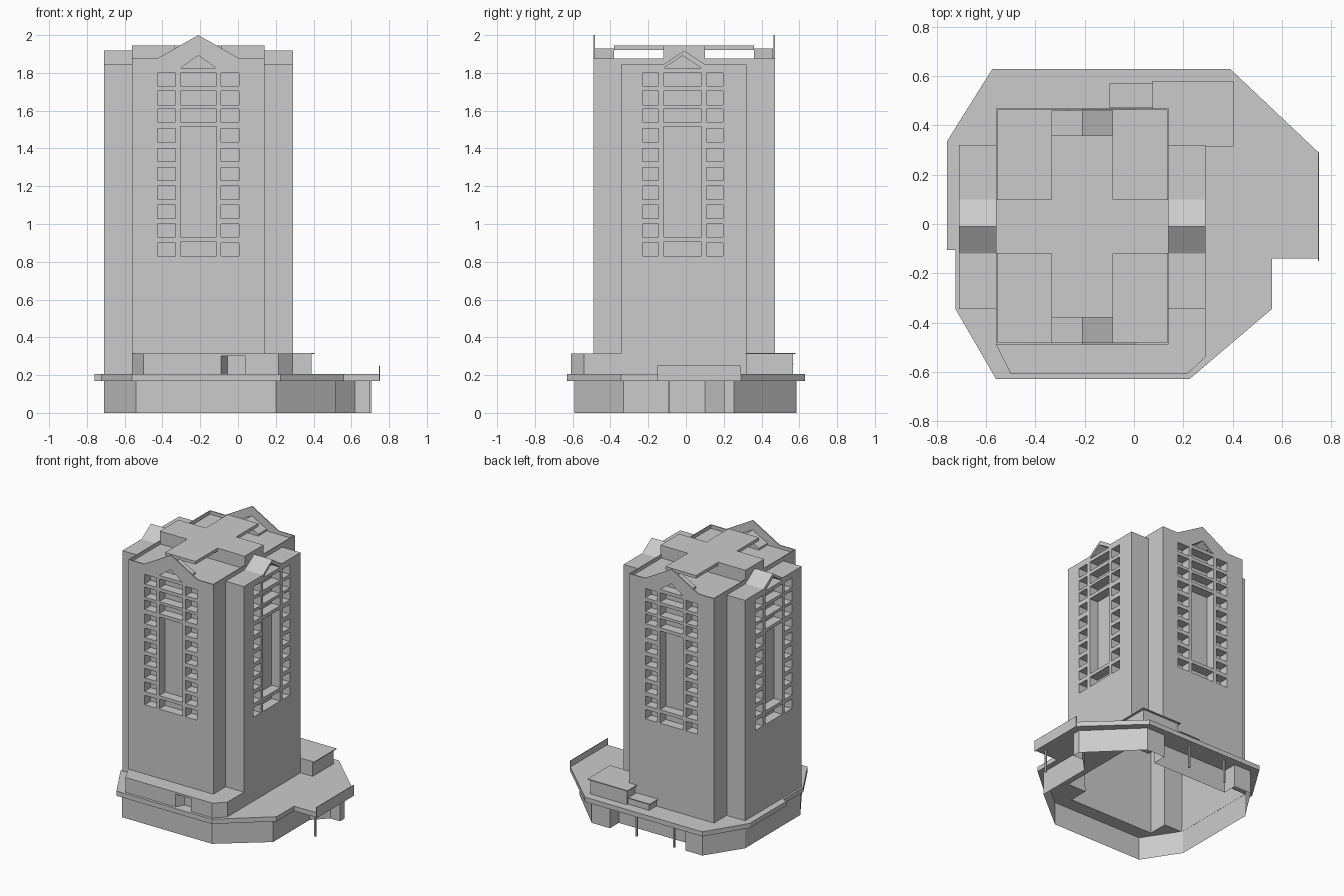
import bpy, bmesh
from mathutils import Vector

if "Cube" in bpy.data.objects:
    bpy.data.objects.remove(bpy.data.objects["Cube"])

CX, CY = -0.21, -0.01          # tower centre


def obj(name, bm):
    bmesh.ops.recalc_face_normals(bm, faces=bm.faces)
    me = bpy.data.meshes.new(name)
    bm.to_mesh(me)
    bm.free()
    o = bpy.data.objects.new(name, me)
    bpy.context.collection.objects.link(o)
    return o


def add_prism(bm, pts, lo, hi, axis='z', caps=True):
    """Extrude a 2D outline along an axis from lo to hi."""
    def place(p, d):
        return {'z': (p[0], p[1], d), 'y': (p[0], d, p[1]), 'x': (d, p[0], p[1])}[axis]
    a = [bm.verts.new(place(p, lo)) for p in pts]
    b = [bm.verts.new(place(p, hi)) for p in pts]
    n = len(pts)
    for i in range(n):
        j = (i + 1) % n
        bm.faces.new((a[i], a[j], b[j], b[i]))
    if caps:
        bm.faces.new(a[::-1])
        bm.faces.new(b)


def prism(name, pts, lo, hi, axis='z', caps=True):
    bm = bmesh.new()
    add_prism(bm, pts, lo, hi, axis, caps)
    return obj(name, bm)


def rect(a0, a1, b0, b1):
    return [(a0, b0), (a1, b0), (a1, b1), (a0, b1)]


def box(name, x0, x1, y0, y1, z0, z1):
    return prism(name, rect(x0, x1, y0, y1), z0, z1)


def boolean(o, tool, op='DIFFERENCE', keep=False):
    m = o.modifiers.new(op, 'BOOLEAN')
    m.operation, m.solver, m.object = op, 'EXACT', tool
    bpy.context.view_layer.update()
    dg = bpy.context.evaluated_depsgraph_get()
    me = bpy.data.meshes.new_from_object(o.evaluated_get(dg))
    o.modifiers.clear()
    o.data = me
    if not keep:
        bpy.data.objects.remove(tool)


def open_bottom(o, z):
    bm = bmesh.new()
    bm.from_mesh(o.data)
    low = [f for f in bm.faces if all(abs(v.co.z - z) < 1e-4 for v in f.verts)]
    bmesh.ops.delete(bm, geom=low, context='FACES')
    bm.to_mesh(o.data)
    bm.free()


# Tower: gabled front-back block with roof pocket, plus gabled side wings
tower = prism("tower", [(-0.56, 0.17), (0.14, 0.17), (0.14, 1.875), (0.01, 1.875),
                        (CX, 2.0), (-0.43, 1.875), (-0.56, 1.875)], -0.49, 0.47, 'y')
boolean(tower, box("cut", -0.7, 0.3, -0.482, 0.462, 1.875, 2.2))
boolean(tower, box("cut", -0.553, 0.133, -0.482, 0.462, 1.85, 2.1))
wings = prism("wings", [(-0.345, 0.17), (0.32, 0.17), (0.32, 1.845), (0.10, 1.845),
                        (CY, 1.918), (-0.12, 1.845), (-0.345, 1.845)], -0.71, 0.29, 'x')
boolean(tower, wings, 'UNION')

# Small gabled roofs behind the front and back pediments
bm = bmesh.new()
for y0, y1 in ((-0.481, -0.38), (0.36, 0.461)):
    add_prism(bm, [(-0.335, 1.851), (-0.085, 1.851), (-0.085, 1.865), (CX, 1.93),
                   (-0.335, 1.865)], y0, y1, 'y')
roofs = obj("pediment_roofs", bm)

# Window recesses on all four sides
ROWS = [(0.83, 0.90), (0.93, 1.0), (1.03, 1.10), (1.13, 1.20), (1.23, 1.30),
        (1.33, 1.40), (1.435, 1.505), (1.54, 1.61), (1.63, 1.705), (1.73, 1.80)]
CENTRE = [(0.83, 0.905), (0.93, 1.515)] + ROWS[7:]


def windows(c, inner, outer, half, lo, hi, axis):
    bm = bmesh.new()
    for z0, z1 in ROWS:
        add_prism(bm, rect(c - outer, c - inner, z0, z1), lo, hi, axis)
        add_prism(bm, rect(c + inner, c + outer, z0, z1), lo, hi, axis)
    for z0, z1 in CENTRE:
        add_prism(bm, rect(c - half, c + half, z0, z1), lo, hi, axis)
    add_prism(bm, [(c - half, 1.825), (c + half, 1.825), (c, 1.892)], lo, hi, axis)
    return obj("window_cutter", bm)


D = 0.07
for lo, hi in ((-0.55, -0.49 + D), (0.47 - D, 0.53)):
    w = windows(CX, 0.12, 0.215, 0.095, lo, hi, 'y')
    boolean(roofs, w, keep=True)
    boolean(tower, w)
for lo, hi in ((-0.77, -0.71 + D), (0.29 - D, 0.35)):
    boolean(tower, windows(-0.018, 0.127, 0.213, 0.1, lo, hi, 'x'))
open_bottom(tower, 0.17)

# Cross-shaped roof deck: solid side-to-side bar, raised front-back slab
box("roof_bar", -0.56, 0.14, -0.12, 0.10, 1.851, 1.945)
for n, y0, y1 in (("front", -0.38, -0.12), ("back", 0.10, 0.36)):
    box("roof_slab_" + n, -0.335, -0.085, y0, y1, 1.922, 1.945)

# Podium slab with the hollow tower footprint left open
slab = prism("podium_slab", [(-0.575, 0.63), (0.39, 0.63), (0.75, 0.29), (0.75, -0.14),
                             (0.56, -0.14), (0.56, -0.345), (0.225, -0.63), (-0.56, -0.63),
                             (-0.725, -0.345), (-0.725, -0.105), (-0.76, -0.105),
                             (-0.76, 0.335)], 0.17, 0.205)
boolean(slab, box("cut", -0.559, 0.139, -0.489, 0.469, 0.1, 0.3))
boolean(slab, box("cut", -0.709, 0.289, -0.344, 0.319, 0.1, 0.3))
box("canopy_fascia", 0.747, 0.752, -0.15, 0.29, 0.17, 0.25)

# Ground floor walls, open above and below
prism("ground_walls", [(-0.54, -0.59), (0.2, -0.59), (0.52, -0.33), (0.52, -0.09),
                       (0.52, 0.1), (0.62, 0.2), (0.7, 0.2), (0.7, 0.255), (0.37, 0.58),
                       (0.22, 0.58), (0.22, 0.475), (-0.4, 0.475), (-0.4, 0.58),
                       (-0.54, 0.58), (-0.71, 0.32), (-0.71, -0.33)], 0, 0.17, caps=False)

# Posts under the overhangs
for i, (x, y) in enumerate(((0.7, -0.09), (0.0, 0.58), (-0.31, 0.58))):
    box(f"post_{i}", x - 0.006, x + 0.006, y - 0.006, y + 0.006, 0, 0.17)

# Front annex with recessed entrance
annex = prism("front_annex", [(-0.56, -0.49), (-0.5, -0.61), (0.215, -0.61), (0.29, -0.54),
                              (0.29, -0.345), (0.14, -0.345), (0.14, -0.49)], 0.205, 0.315)
boolean(annex, prism("cut", [(-0.09, -0.611), (0.04, -0.611), (0.04, -0.55),
                             (-0.055, -0.55)], 0.19, 0.30))
open_bottom(annex, 0.205)

# Back rooms with thin overhanging roofs
box("back_room_large", 0.09, 0.39, 0.321, 0.567, 0.205, 0.312)
box("back_roof_large", 0.075, 0.405, 0.315, 0.58, 0.312, 0.318)
box("back_room_small", -0.085, 0.09, 0.471, 0.555, 0.205, 0.255)
box("back_roof_small", -0.10, 0.075, 0.471, 0.57, 0.255, 0.261)
